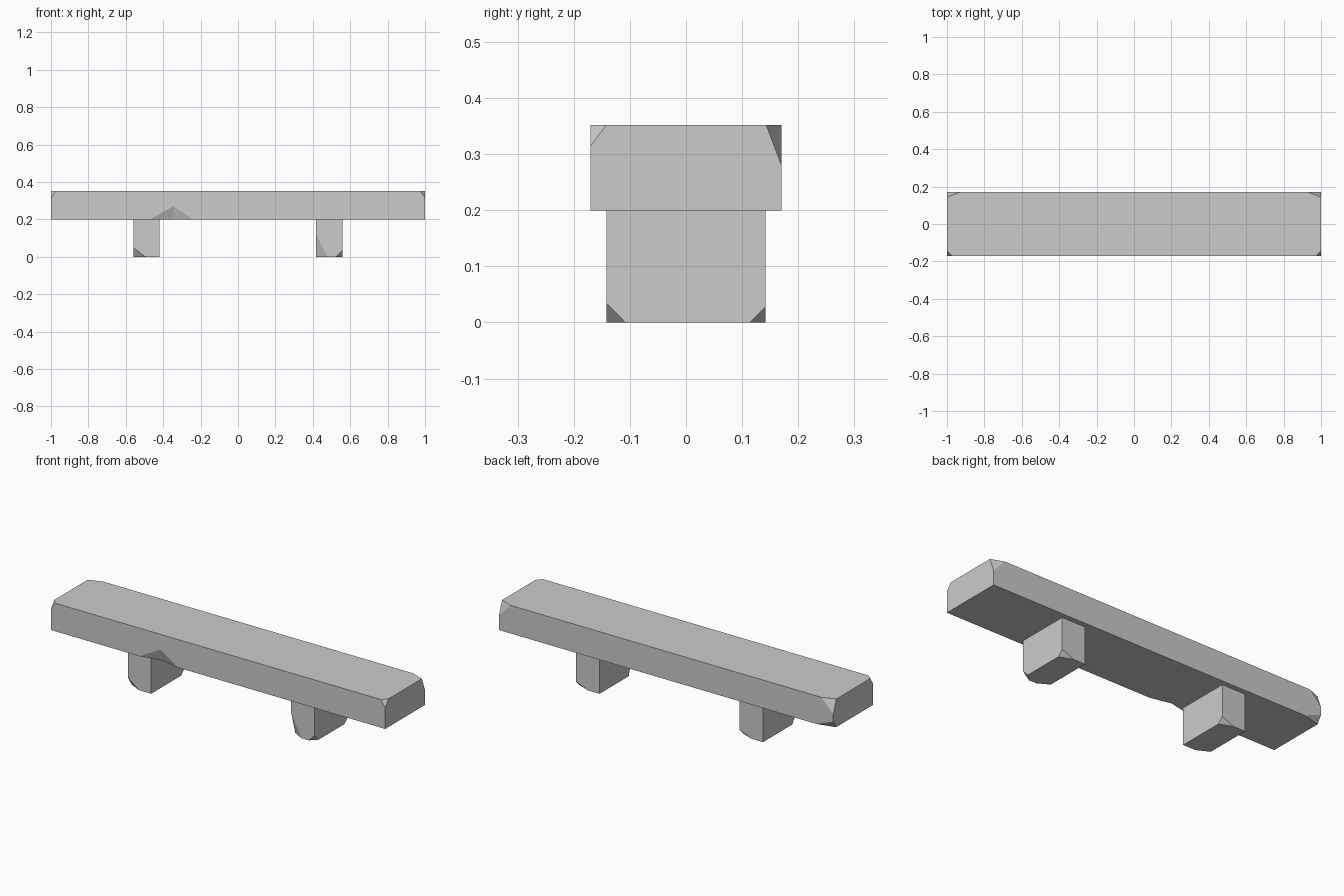
import bpy, bmesh
from mathutils import Vector

if "Cube" in bpy.data.objects:
    bpy.data.objects.remove(bpy.data.objects["Cube"])


def finish(name, bm):
    mesh = bpy.data.meshes.new(name)
    bm.to_mesh(mesh)
    bm.free()
    obj = bpy.data.objects.new(name, mesh)
    bpy.context.collection.objects.link(obj)
    return obj


def chipped_box(name, center, half, chips):
    """Box whose corners (sx, sy, sz) are sliced off by distances (dx, dy, dz)."""
    bm = bmesh.new()
    bmesh.ops.create_cube(bm, size=2)
    center, half = Vector(center), Vector(half)
    for v in bm.verts:
        v.co = center + v.co * half
    for sign, cut in chips:
        sign = Vector(sign)
        corner = center + sign * half
        normal = Vector(s / d for s, d in zip(sign, cut)).normalized()
        point = corner - Vector((sign.x * cut[0], 0, 0))
        res = bmesh.ops.bisect_plane(
            bm, geom=bm.verts[:] + bm.edges[:] + bm.faces[:], dist=1e-5,
            plane_co=point, plane_no=normal, clear_outer=True)
        edges = [e for e in res["geom_cut"] if isinstance(e, bmesh.types.BMEdge)]
        bmesh.ops.contextual_create(bm, geom=edges)
    bmesh.ops.recalc_face_normals(bm, faces=bm.faces)
    return finish(name, bm)


# Seat plank with worn corners
seat = chipped_box("seat", (0, 0, 0.276), (1, 0.17, 0.076), [
    ((-1, -1, 1), (0.027, 0.027, 0.037)),
    ((1, -1, 1), (0.025, 0.028, 0.037)),
    ((-1, 1, 1), (0.07, 0.027, 0.072)),
    ((1, 1, 1), (0.07, 0.027, 0.072)),
    ((-1, 1, -1), (0.10, 0.025, 0.04)),
])

# Shallow notch in the lower front edge of the seat
bm = bmesh.new()
for p in [(-0.47, -0.17, 0.2), (-0.24, -0.17, 0.2), (-0.345, -0.17, 0.27),
          (-0.35, -0.145, 0.2), (-0.35, -0.2, 0.16)]:
    bm.verts.new(p)
bmesh.ops.convex_hull(bm, input=bm.verts)
bmesh.ops.recalc_face_normals(bm, faces=bm.faces)
notch = finish("notch_cutter", bm)
notch.hide_render = True
notch.display_type = 'WIRE'
mod = seat.modifiers.new("notch", 'BOOLEAN')
mod.operation = 'DIFFERENCE'
mod.solver = 'EXACT'
mod.object = notch

# Two block legs with worn feet
leg_half = (0.07, 0.142, 0.1)
back_chip = ((1, 1, -1), (0.07, 0.028, 0.028))
chipped_box("left_leg", (-0.49, 0, 0.1), leg_half, [
    back_chip,
    ((-1, -1, -1), (0.065, 0.034, 0.05)),
])
chipped_box("right_leg", (0.488, 0, 0.1), leg_half, [
    back_chip,
    ((-1, -1, -1), (0.06, 0.034, 0.12)),
    ((1, -1, -1), (0.035, 0.034, 0.035)),
])
